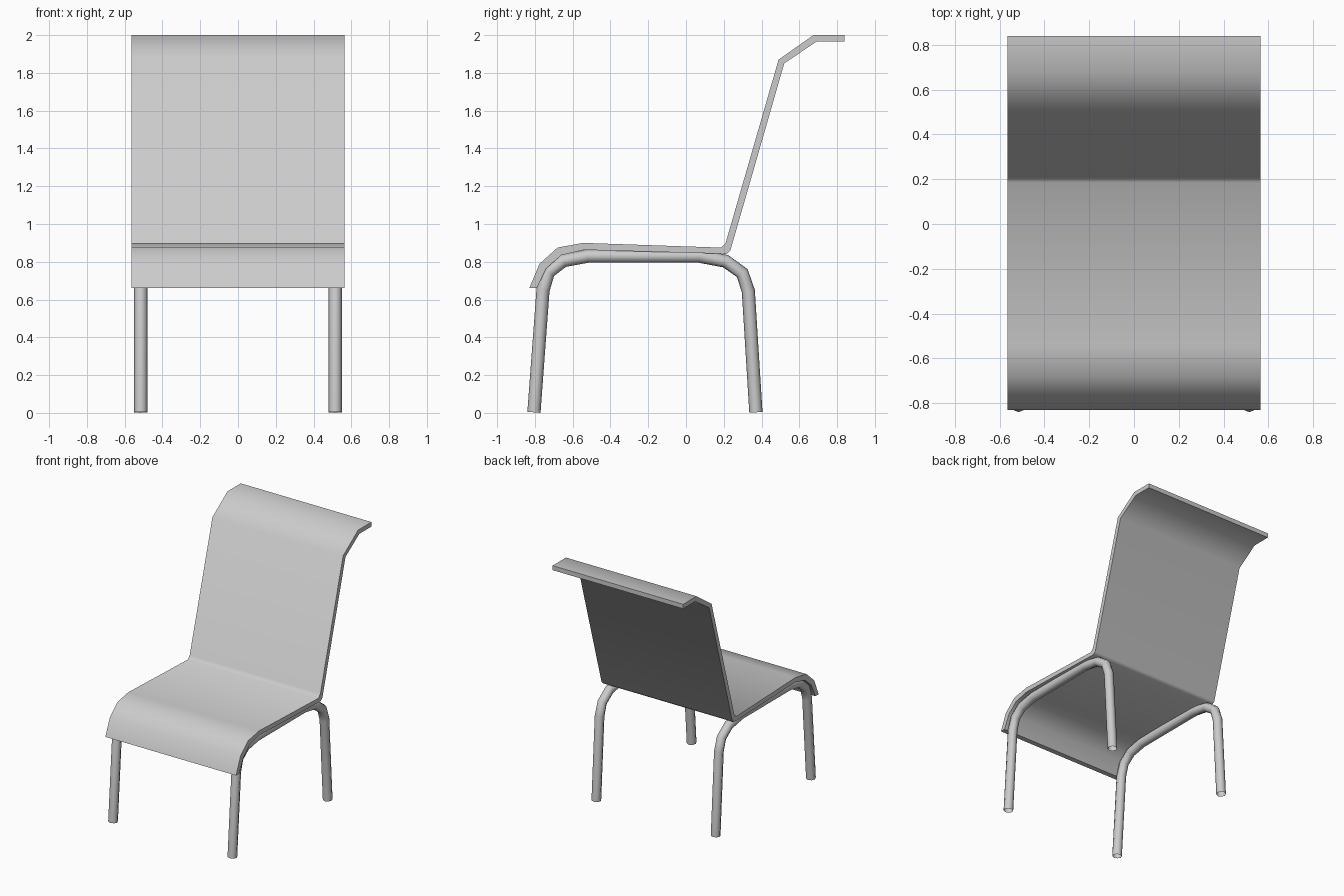
import bpy
import bmesh
from math import radians

cube = bpy.data.objects.get("Cube")
if cube:
    bpy.data.objects.remove(cube, do_unlink=True)


def make_material(name, rgb):
    mat = bpy.data.materials.new(name)
    mat.use_nodes = True
    color = (*rgb, 1.0)
    mat.diffuse_color = color
    mat.node_tree.nodes["Principled BSDF"].inputs["Base Color"].default_value = color
    return mat


def link(name, data):
    obj = bpy.data.objects.new(name, data)
    bpy.context.collection.objects.link(obj)
    bpy.ops.object.select_all(action="DESELECT")
    obj.select_set(True)
    bpy.context.view_layer.objects.active = obj
    return obj


grey = make_material("light grey", (0.6, 0.6, 0.6))

# Seat and backrest: one bent sheet, its side outline (y, z) extruded across x
HALF_WIDTH = 0.564
upper = [(-.83, .66), (-.775, .79), (-.68, .875), (-.545, .90), (.185, .875),
         (.21, .90), (.49, 1.87), (.675, 2.0), (.84, 2.0)]
lower = [(.84, 1.965), (.69, 1.965), (.52, 1.85), (.235, .86), (.215, .842),
         (-.54, .863), (-.66, .835), (-.74, .765), (-.79, .66)]
bm = bmesh.new()
outline = bm.faces.new([bm.verts.new((-HALF_WIDTH, y, z)) for y, z in upper + lower])
side = bmesh.ops.extrude_face_region(bm, geom=[outline], use_keep_orig=True)["geom"]
bmesh.ops.translate(bm, vec=(2 * HALF_WIDTH, 0, 0),
                    verts=[v for v in side if isinstance(v, bmesh.types.BMVert)])
bmesh.ops.recalc_face_normals(bm, faces=bm.faces)
mesh = bpy.data.meshes.new("seat_and_backrest")
bm.to_mesh(mesh)
bm.free()
mesh.materials.append(grey)
link("seat_and_backrest", mesh)
bpy.ops.object.shade_smooth_by_angle(angle=radians(60))

# Tubular leg frames: one bent pipe on each side, open at the feet
leg_path = [(-.805, .003), (-.757, .65), (-.727, .745), (-.65, .805), (-.52, .83),
            (.07, .83), (.21, .803), (.298, .74), (.33, .645), (.37, .003)]
for name, x in (("left_leg_frame", .515), ("right_leg_frame", -.515)):
    curve = bpy.data.curves.new(name, "CURVE")
    curve.dimensions = "3D"
    curve.bevel_depth = 0.035
    curve.bevel_resolution = 2
    spline = curve.splines.new("POLY")
    spline.points.add(len(leg_path) - 1)
    for point, (y, z) in zip(spline.points, leg_path):
        point.co = (x, y, z, 1)
    curve.materials.append(grey)
    link(name, curve)
    bpy.ops.object.convert(target="MESH")
    bpy.ops.object.shade_smooth_by_angle(angle=radians(60))
